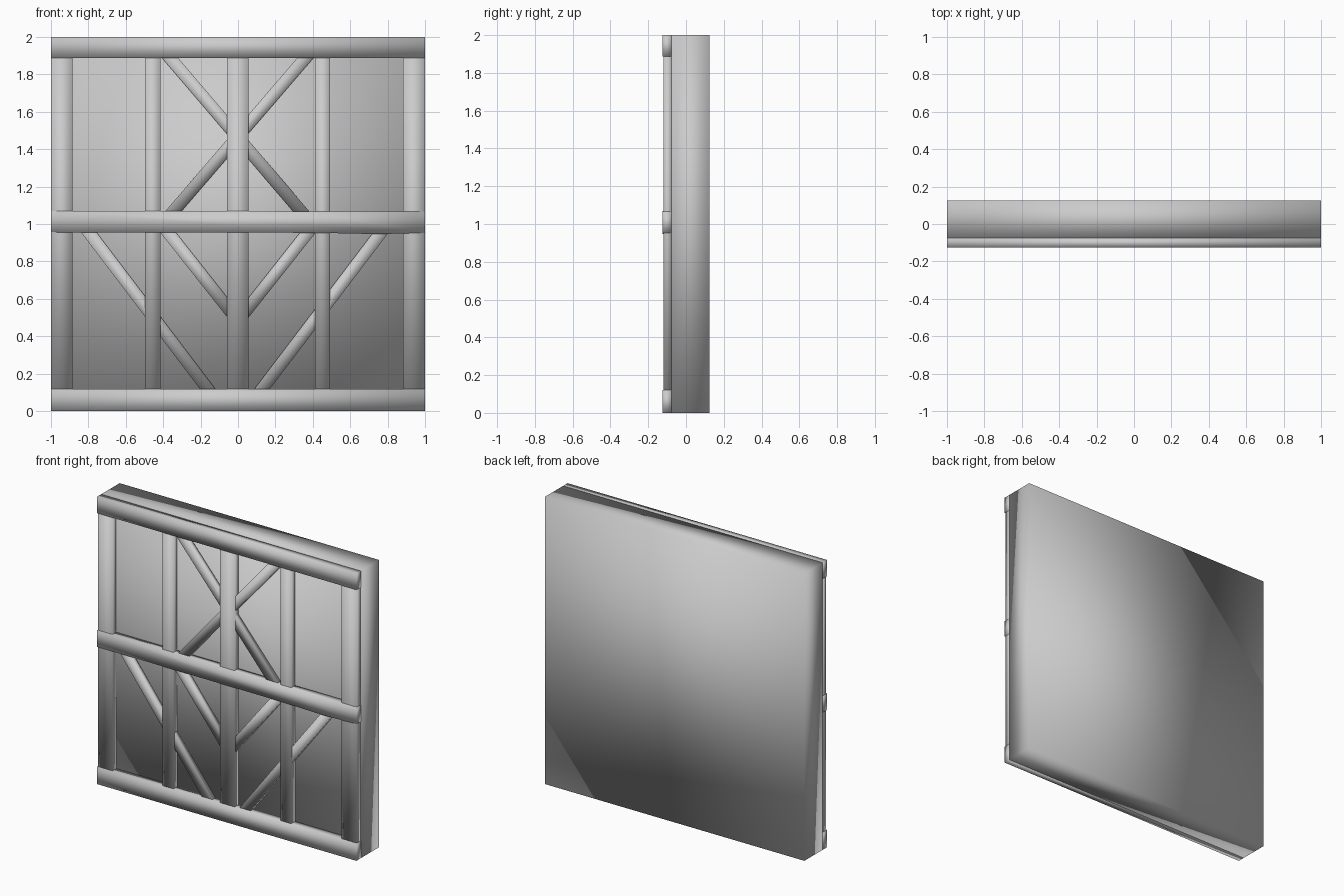
import bpy, bmesh
from mathutils import Vector

if "Cube" in bpy.data.objects:
    bpy.data.objects.remove(bpy.data.objects["Cube"])

WALL_FRONT, WALL_BACK = -0.076, 0.125


def prism(name, outline, front, back):
    """Extrude an (x, z) outline from y=front to y=back, smooth shaded."""
    bm = bmesh.new()
    face = bm.faces.new([bm.verts.new((x, front, z)) for x, z in outline])
    ext = bmesh.ops.extrude_face_region(bm, geom=[face])
    verts = [g for g in ext["geom"] if isinstance(g, bmesh.types.BMVert)]
    bmesh.ops.translate(bm, verts=verts, vec=(0, back - front, 0))
    bmesh.ops.recalc_face_normals(bm, faces=bm.faces[:])
    for f in bm.faces:
        f.smooth = True
    mesh = bpy.data.meshes.new(name)
    bm.to_mesh(mesh)
    bm.free()
    obj = bpy.data.objects.new(name, mesh)
    bpy.context.collection.objects.link(obj)
    return obj


def rect(x0, x1, z0, z1):
    return [(x0, z0), (x1, z0), (x1, z1), (x0, z1)]


def brace(name, start, end, width=0.066, extra=0.04):
    """Diagonal timber whose ends tuck behind the beams and posts."""
    a, b = Vector(start), Vector(end)
    d = (b - a).normalized()
    n = Vector((-d.y, d.x)) * width / 2
    a, b = a - d * extra, b + d * extra
    prism(name, [tuple(p) for p in (a - n, b - n, b + n, a + n)], -0.108, WALL_FRONT)


# Plaster wall slab
prism("wall_panel", rect(-1, 1, 0, 2), WALL_FRONT, WALL_BACK)

# Horizontal beams, the middle one slightly uneven
prism("bottom_beam", rect(-1, 1, 0, 0.12), -0.125, WALL_FRONT)
prism("top_beam", rect(-1, 1, 1.887, 2), -0.125, WALL_FRONT)
prism("middle_beam", [(-1, 0.956), (0.42, 0.953), (0.75, 0.946), (1, 0.953),
                      (1, 1.067), (0.38, 1.067), (-0.1, 1.07), (-1, 1.07)],
      -0.125, WALL_FRONT)

# Vertical posts
posts = [("left_post", -0.998, -0.885), ("inner_left_post", -0.498, -0.415),
         ("centre_post", -0.058, 0.056), ("inner_right_post", 0.412, 0.492),
         ("right_post", 0.88, 0.998)]
for name, x0, x1 in posts:
    prism(name, rect(x0, x1, 0.002, 1.998), -0.118, WALL_FRONT)

# Crossed braces in the upper storey
brace("upper_brace_a", (-0.363, 1.887), (0.337, 1.068))
brace("upper_brace_b", (0.36, 1.887), (-0.345, 1.068))

# V braces in the lower storey
brace("inner_brace_left", (-0.37, 0.95), (-0.03, 0.52))
brace("inner_brace_right", (0.37, 0.95), (0.03, 0.52))
brace("outer_brace_left", (-0.795, 0.953), (-0.163, 0.12))
brace("outer_brace_right", (0.76, 0.95), (0.13, 0.12))
